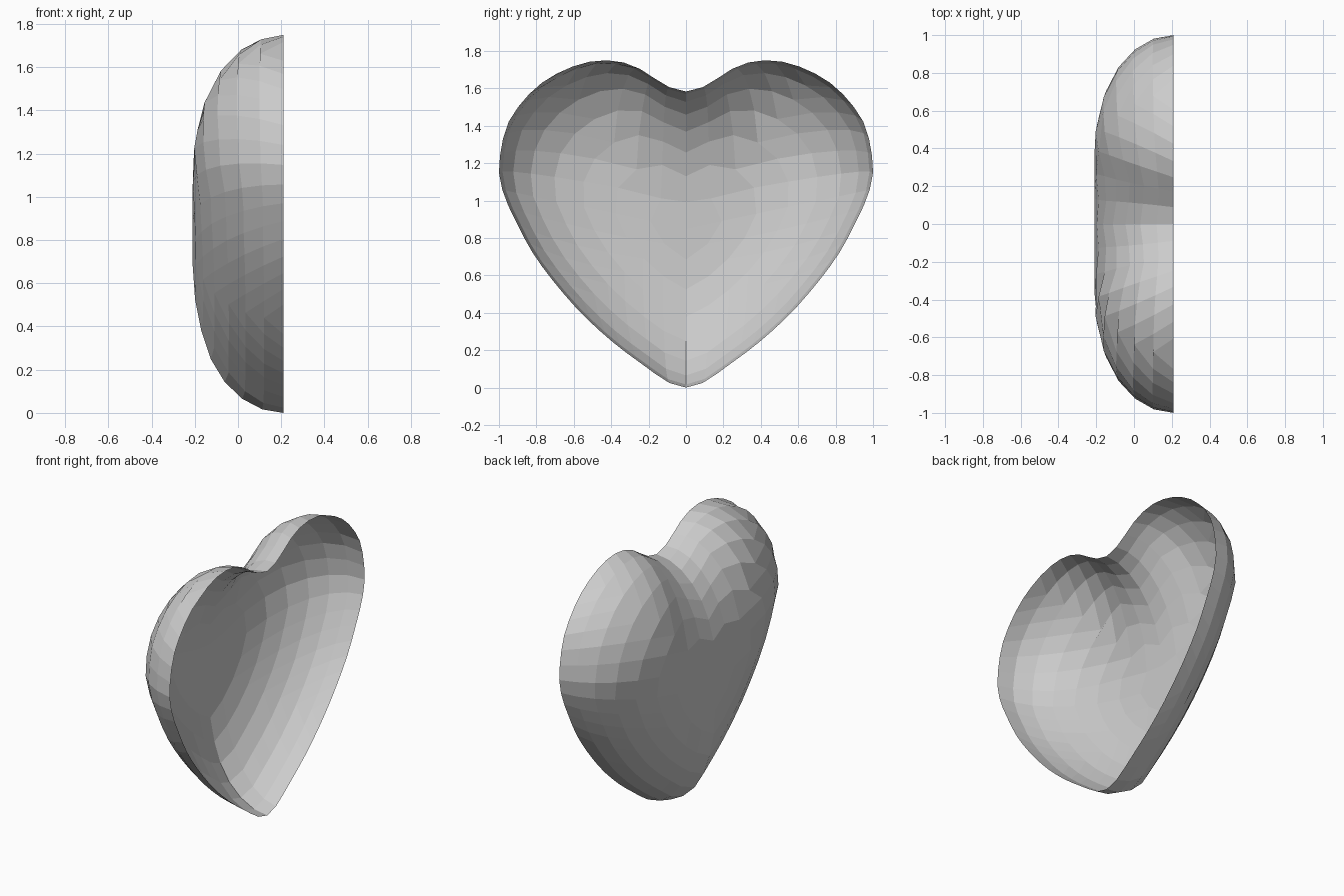
import bpy, bmesh, math
from mathutils import Vector
from mathutils.geometry import intersect_point_line

if "Cube" in bpy.data.objects:
    bpy.data.objects.remove(bpy.data.objects["Cube"])

# Right half of the heart outline (y, z), from bottom tip to top notch
HALF = [(0, 0), (.10, .03), (.20, .10), (.40, .25), (.60, .44), (.80, .69),
        (.92, .91), (.98, 1.05), (1, 1.18), (.965, 1.38), (.89, 1.51),
        (.77, 1.63), (.61, 1.715), (.45, 1.75), (.29, 1.725), (.14, 1.635),
        (.065, 1.595), (0, 1.583)]
N = 16             # grid cells per side
DEPTH = 0.42       # rim to deepest point
RIM_X = 0.21
ROUND = 0.60       # width of the rounded border
CENTRE = Vector((0, 0.85))


def smooth_loop(points, steps=8):
    """Closed Catmull-Rom curve through the points."""
    out, n = [], len(points)
    for i in range(n):
        a, b, c, d = (points[(i + k) % n] for k in (-1, 0, 1, 2))
        for s in range(steps):
            t = s / steps
            out.append(0.5 * (2 * b + (c - a) * t + (2 * a - 5 * b + 4 * c - d) * t * t
                              + (3 * b - a - 3 * c + d) * t ** 3))
    return out


right = [Vector(p) for p in HALF]
left = [Vector((-p.x, p.y)) for p in reversed(right[1:-1])]
outline = smooth_loop(right + left)
lengths = [0.0]
for i, p in enumerate(outline):
    lengths.append(lengths[-1] + (outline[(i + 1) % len(outline)] - p).length)


def at(s):
    """Outline point at arc-length fraction s (0 = tip, 0.5 = notch)."""
    target = (s % 1.0) * lengths[-1]
    for i in range(len(outline)):
        if lengths[i + 1] >= target:
            t = (target - lengths[i]) / (lengths[i + 1] - lengths[i])
            return outline[i].lerp(outline[(i + 1) % len(outline)], t)
    return outline[0]


def rim_distance(p):
    best = 9.0
    for i, a in enumerate(outline):
        b = outline[(i + 1) % len(outline)]
        q, t = intersect_point_line(p, a, b)
        q = a if t < 0 else b if t > 1 else q
        best = min(best, (Vector((q[0], q[1])) - p).length)
    return best


# Square grid wrapped onto the heart, domed by distance from the rim
bm = bmesh.new()
grid = []
for j in range(N + 1):
    row = []
    for i in range(N + 1):
        u, v = 2 * i / N - 1, 2 * j / N - 1
        r = max(abs(u), abs(v))
        p = CENTRE.copy()
        if r > 0:
            ang = math.atan2(math.tan(u / r * math.pi / 4), -math.tan(v / r * math.pi / 4))
            p = CENTRE.lerp(at(ang / (2 * math.pi)), math.sin(r * math.pi / 2))
        d = 0 if r == 1 else min(rim_distance(p) / ROUND, 1)
        x = RIM_X - DEPTH * math.sqrt(1 - (1 - d) ** 2)
        row.append(bm.verts.new((x, p.x, p.y)))
    grid.append(row)
for j in range(N):
    for i in range(N):
        bm.faces.new((grid[j][i], grid[j + 1][i], grid[j + 1][i + 1], grid[j][i + 1]))

mesh = bpy.data.meshes.new("heart_shell")
bm.to_mesh(mesh)
bm.free()
obj = bpy.data.objects.new("heart_shell", mesh)
bpy.context.collection.objects.link(obj)
